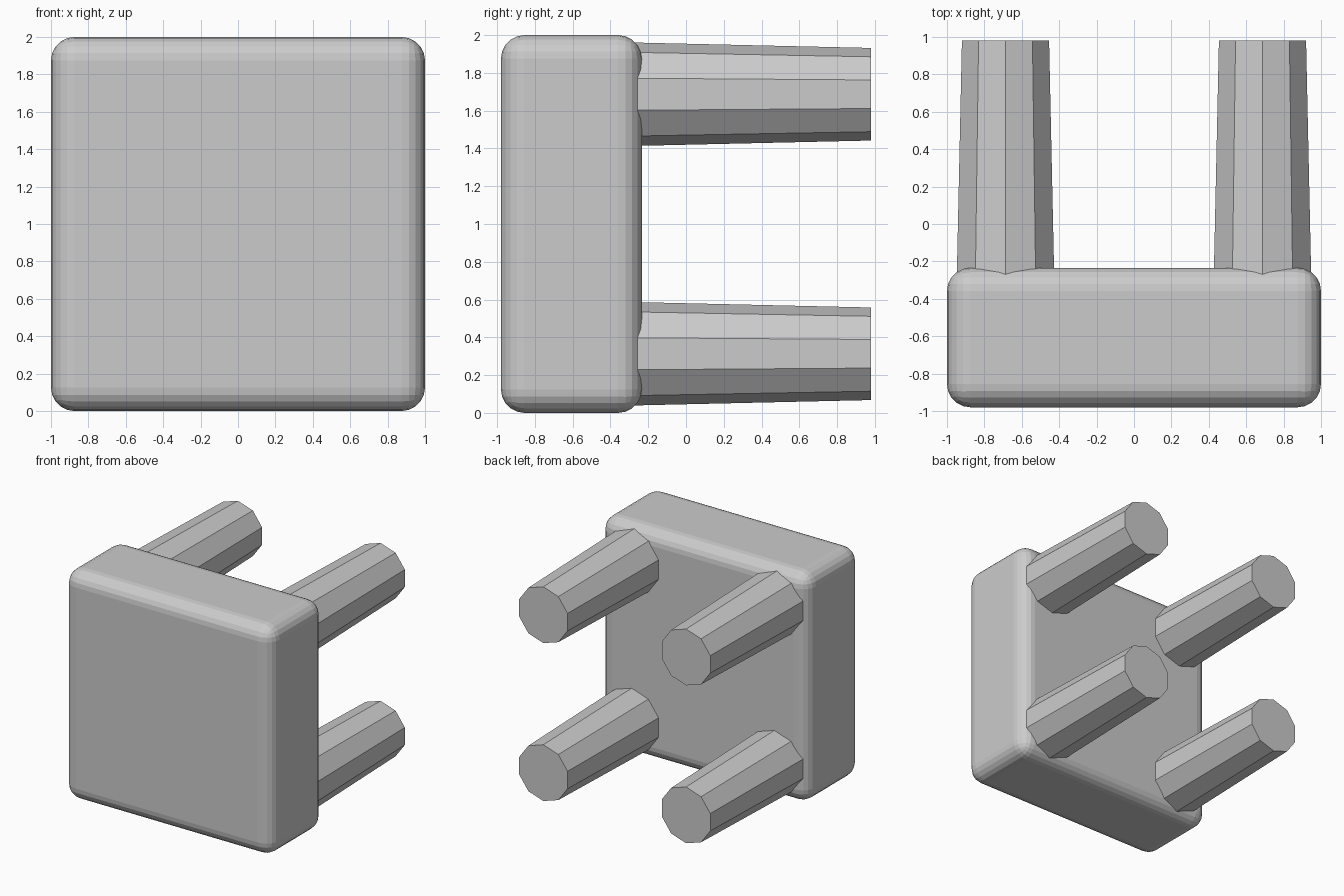
import bpy, bmesh, math
from mathutils import Matrix, Vector

if "Cube" in bpy.data.objects:
    bpy.data.objects.remove(bpy.data.objects["Cube"])

grey = bpy.data.materials.new("light grey")
grey.diffuse_color = (0.6, 0.6, 0.6, 1)
grey.use_nodes = True
grey.node_tree.nodes["Principled BSDF"].inputs["Base Color"].default_value = grey.diffuse_color


def add_object(name, bm):
    bmesh.ops.recalc_face_normals(bm, faces=bm.faces[:])
    mesh = bpy.data.meshes.new(name)
    bm.to_mesh(mesh)
    bm.free()
    mesh.materials.append(grey)
    obj = bpy.data.objects.new(name, mesh)
    bpy.context.collection.objects.link(obj)
    return obj


# Thick square seat with rounded edges, lying on its side
bm = bmesh.new()
bmesh.ops.create_cube(bm, size=1, matrix=Matrix.Translation((0, -0.607, 1))
                      @ Matrix.Diagonal((2, 0.746, 2, 1)))
bmesh.ops.bevel(bm, geom=bm.edges[:], offset=0.125, segments=5,
                profile=0.5, affect='EDGES', clamp_overlap=True)
add_object("seat", bm)

# Four tapered ten-sided legs pointing backwards, rooted inside the seat
Y0, Y1, R0, R1 = -0.42, 0.98, 0.277, 0.245
for side, x in (("left", -0.687), ("right", 0.687)):
    for level, z in (("lower", 0.313), ("upper", 1.687)):
        bm = bmesh.new()
        rings = []
        for y, r in ((Y0, R0), (Y1, R1)):
            rings.append([bm.verts.new((x + r * math.sin(i * math.tau / 10), y,
                                        z + r * math.cos(i * math.tau / 10)))
                          for i in range(10)])
        for i in range(10):
            j = (i + 1) % 10
            bm.faces.new((rings[0][i], rings[0][j], rings[1][j], rings[1][i]))
        bm.faces.new(rings[0])
        bm.faces.new(rings[1])
        add_object(f"{level}_{side}_leg", bm)
